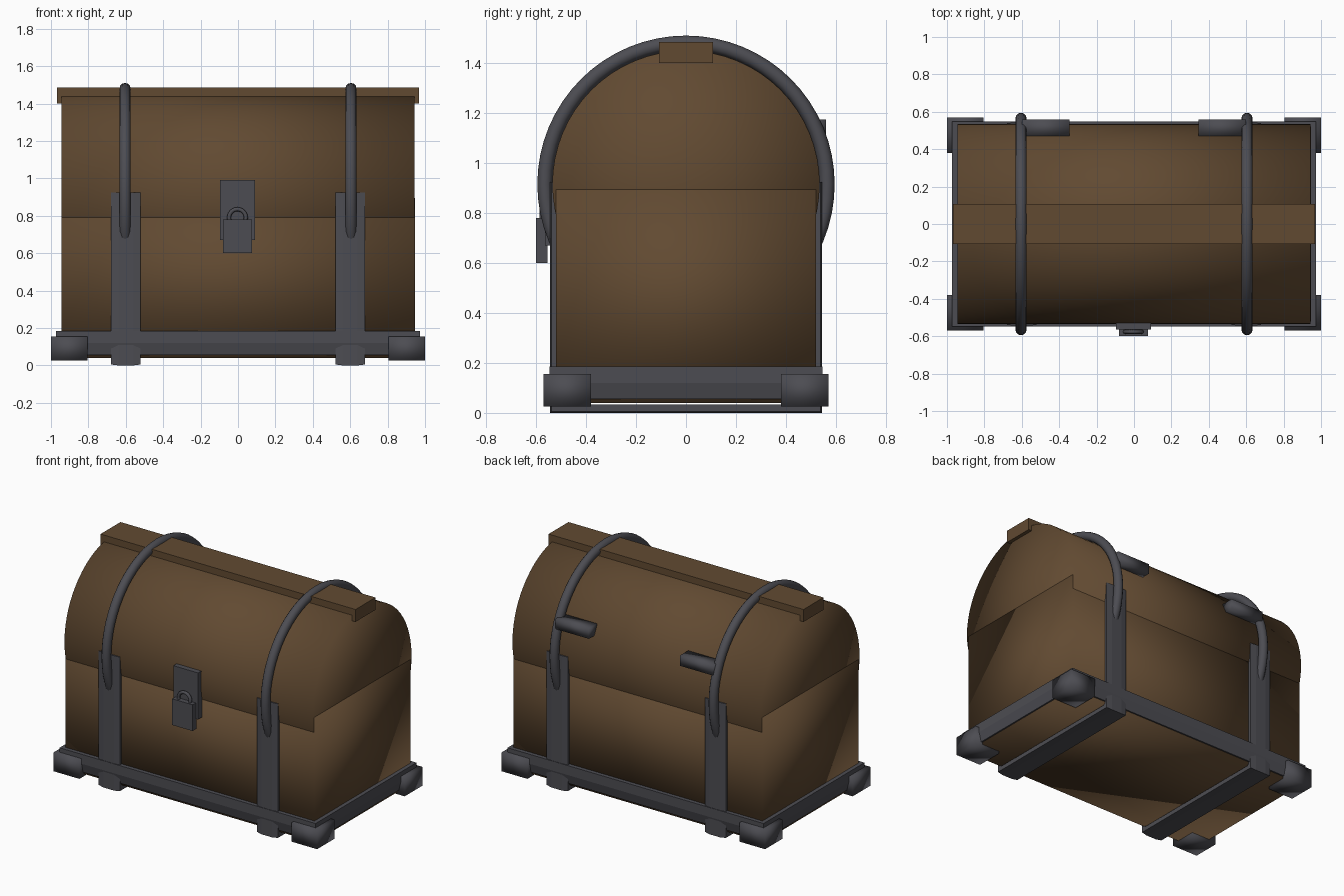
import bpy, bmesh, math
from mathutils import Matrix

if "Cube" in bpy.data.objects:
    bpy.data.objects.remove(bpy.data.objects["Cube"], do_unlink=True)


def material(name, color):
    m = bpy.data.materials.new(name)
    m.use_nodes = True
    m.diffuse_color = color
    bsdf = m.node_tree.nodes["Principled BSDF"]
    bsdf.inputs["Base Color"].default_value = color
    bsdf.inputs["Roughness"].default_value = 0.7
    return m


WOOD = material("brown_wood", (0.12, 0.068, 0.031, 1))
METAL = material("dark_metal", (0.073, 0.073, 0.085, 1))


def finish(name, bm, mat, smooth=False):
    bmesh.ops.recalc_face_normals(bm, faces=bm.faces)
    me = bpy.data.meshes.new(name)
    bm.to_mesh(me)
    bm.free()
    me.materials.append(mat)
    if smooth:
        me.shade_smooth()
    ob = bpy.data.objects.new(name, me)
    bpy.context.collection.objects.link(ob)
    return ob


def box(name, x, y, z, mat, smooth=False):
    """Box spanning the (low, high) pairs x, y, z."""
    bm = bmesh.new()
    bmesh.ops.create_cube(bm, size=1)
    for v in bm.verts:
        v.co = [(a + b) / 2 + c * abs(b - a) for (a, b), c in zip((x, y, z), v.co)]
    return finish(name, bm, mat, smooth)


def skin(name, rings, mat, loop):
    """Join equal closed sections into a tube, looped or capped."""
    bm = bmesh.new()
    vs = [[bm.verts.new(p) for p in r] for r in rings]
    n = len(vs[0])
    for i in range(len(vs) if loop else len(vs) - 1):
        a, b = vs[i], vs[(i + 1) % len(vs)]
        for j in range(n):
            k = (j + 1) % n
            bm.faces.new((a[j], a[k], b[k], b[j]))
    if not loop:
        bm.faces.new(vs[0])
        bm.faces.new(vs[-1])
    return finish(name, bm, mat)


def torus(name, center, major, minor, n, m, normal):
    """Full ring standing upright, its axis along 'x' or 'y'."""
    bm = bmesh.new()
    grid = []
    for i in range(n):
        a = math.tau * i / n
        row = []
        for j in range(m):
            b = math.tau * j / m
            r, w = major + minor * math.cos(b), minor * math.sin(b)
            u, h = r * math.cos(a), r * math.sin(a)
            p = (w, u, h) if normal == "x" else (u, w, h)
            row.append(bm.verts.new([c + d for c, d in zip(center, p)]))
        grid.append(row)
    for i in range(n):
        for j in range(m):
            bm.faces.new((grid[i][j], grid[i][(j + 1) % m],
                          grid[(i + 1) % n][(j + 1) % m], grid[(i + 1) % n][j]))
    return finish(name, bm, METAL, True)


# Wooden body, barrel lid and top ridge board
BX, BY, AXIS = 0.945, 0.52, 0.915
box("body", (-BX, BX), (-BY, BY), (0.04, 0.895), WOOD, True)
bm = bmesh.new()
bmesh.ops.create_cone(bm, cap_ends=True, cap_tris=True, segments=64,
                      radius1=0.535, radius2=0.535, depth=1.886,
                      matrix=Matrix.Translation((0, 0, AXIS)) @ Matrix.Rotation(math.pi / 2, 4, "Y"))
finish("barrel_lid", bm, WOOD, True)
box("ridge_board", (-0.968, 0.968), (-0.108, 0.108), (1.4, 1.485), WOOD)

# Metal rail around the base
profile = [(-0.01, 0.185), (0.027, 0.185), (0.027, 0.12), (0.01, 0.055), (-0.01, 0.055)]
skin("base_rail", [[(sx * (BX + o), sy * (BY + o), z) for o, z in profile]
                   for sx, sy in ((1, 1), (-1, 1), (-1, -1), (1, -1))], METAL, True)

# Corner shoes
for sx, side in ((1, "left"), (-1, "right")):
    for sy, end in ((1, "back"), (-1, "front")):
        box(f"corner_shoe_{end}_{side}", sorted((sx * 0.805, sx)),
            sorted((sy * 0.38, sy * 0.57)), (0.025, 0.155), METAL, True)

# Straps under the body, hoops over the lid, and hinges at the back
for s, side in ((1, "left"), (-1, "right")):
    x0 = s * 0.6
    section = [(-0.08, -0.01), (-0.08, 0.019), (-0.04, 0.024),
               (0.04, 0.024), (0.08, 0.019), (0.08, -0.01)]
    path = [(-1, 0.925), (-1, None), (1, None), (1, 0.925)]
    rings = []
    for sy, z in path:
        rings.append([(x0 + x, sy * (BY + d), 0.024 - d if z is None else z)
                      for x, d in section])
    skin(f"strap_{side}", rings, METAL, False)
    torus(f"hoop_{side}", (s * 0.604, 0, AXIS), 0.565, 0.03, 64, 12, "x")
    box(f"hinge_{side}", sorted((s * 0.345, s * 0.6)), (0.47, 0.56),
        (1.105, 1.175), METAL, True)

# Lock plate and padlock on the front
box("lock_plate", (-0.095, 0.092), (-0.565, -0.51), (0.67, 0.99), METAL)
box("padlock", (-0.08, 0.075), (-0.6, -0.555), (0.6, 0.78), METAL)
torus("shackle", (-0.003, -0.576, 0.79), 0.045, 0.011, 24, 8, "y")
